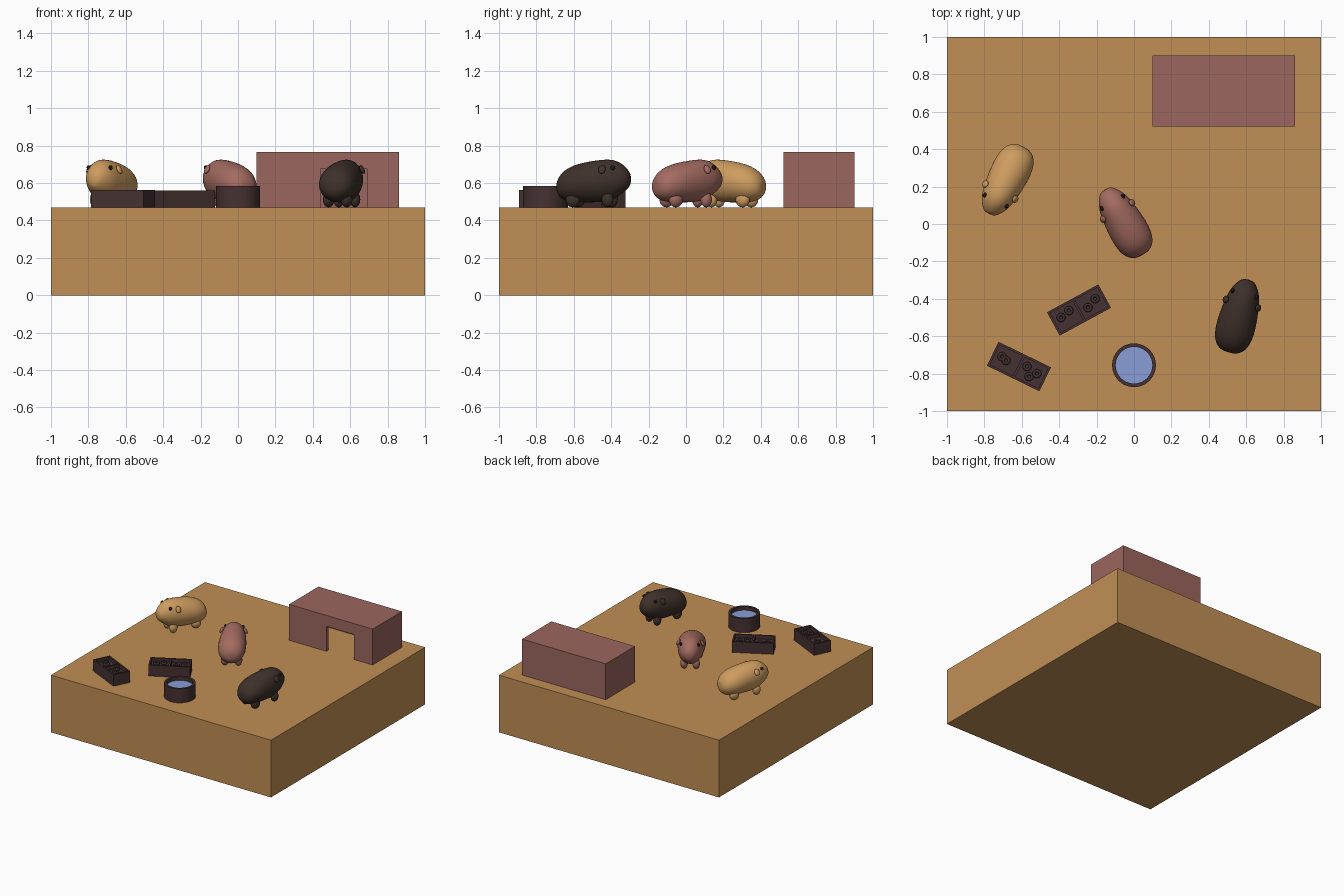
import bpy, bmesh, math
from mathutils import Matrix, Vector

cube = bpy.data.objects.get("Cube")
if cube:
    bpy.data.objects.remove(cube, do_unlink=True)

FLOOR = 0.47


def material(name, r, g, b):
    m = bpy.data.materials.new(name)
    m.diffuse_color = (r, g, b, 1)
    m.use_nodes = True
    bsdf = next(n for n in m.node_tree.nodes if n.type == 'BSDF_PRINCIPLED')
    bsdf.inputs["Base Color"].default_value = (r, g, b, 1)
    return m


straw = material("straw", 0.53, 0.275, 0.09)
rose = material("rose_wood", 0.33, 0.132, 0.113)
dark_clay = material("dark_clay", 0.062, 0.031, 0.032)
water_blue = material("water_blue", 0.25, 0.34, 0.67)
tan_fur = material("tan_fur", 0.62, 0.335, 0.115)
pink_fur = material("pink_fur", 0.37, 0.148, 0.119)
brown_fur = material("brown_fur", 0.048, 0.03, 0.023)
eye_black = material("eye_black", 0.013, 0.008, 0.007)
food_brown = material("food_brown", 0.047, 0.029, 0.027)


def finish(name, bm, mat, smooth=False, matrix=None):
    bmesh.ops.recalc_face_normals(bm, faces=bm.faces[:])
    mesh = bpy.data.meshes.new(name)
    bm.to_mesh(mesh)
    bm.free()
    ob = bpy.data.objects.new(name, mesh)
    bpy.context.collection.objects.link(ob)
    mesh.materials.append(mat)
    if matrix:
        ob.matrix_world = matrix
    if smooth:
        bpy.ops.object.select_all(action='DESELECT')
        ob.select_set(True)
        bpy.context.view_layer.objects.active = ob
        bpy.ops.object.shade_smooth_by_angle(angle=math.radians(40))
    return ob


def box(name, lo, hi, mat, matrix=None):
    lo, hi = Vector(lo), Vector(hi)
    bm = bmesh.new()
    size = Matrix.Diagonal((*(hi - lo), 1))
    bmesh.ops.create_cube(bm, size=1, matrix=Matrix.Translation((lo + hi) / 2) @ size)
    return finish(name, bm, mat, matrix=matrix)


def carve(ob, cutter):
    mod = ob.modifiers.new("cut", 'BOOLEAN')
    mod.operation, mod.solver, mod.object = 'DIFFERENCE', 'EXACT', cutter
    bpy.context.view_layer.update()
    bpy.context.view_layer.objects.active = ob
    bpy.ops.object.modifier_apply(modifier=mod.name)
    bpy.data.objects.remove(cutter, do_unlink=True)


def lathe(name, points, mat, matrix, steps=48):
    bm = bmesh.new()
    verts = [bm.verts.new((r, 0, z)) for r, z in points]
    edges = [bm.edges.new(pair) for pair in zip(verts, verts[1:])]
    bmesh.ops.spin(bm, geom=verts + edges, cent=(0, 0, 0), axis=(0, 0, 1),
                   angle=math.tau, steps=steps)
    bmesh.ops.remove_doubles(bm, verts=bm.verts[:], dist=0.0001)
    return finish(name, bm, mat, True, matrix)


def ellipsoid(name, centre, radii, mat, matrix, tilt=0):
    bm = bmesh.new()
    shape = (Matrix.Translation(centre) @ Matrix.Rotation(tilt, 4, 'X')
             @ Matrix.Diagonal((*radii, 1)))
    bmesh.ops.create_uvsphere(bm, u_segments=20, v_segments=12, radius=1, matrix=shape)
    return finish(name, bm, mat, True, matrix)


def placed(x, y, degrees):
    return Matrix.Translation((x, y, FLOOR)) @ Matrix.Rotation(math.radians(degrees), 4, 'Z')


# Bedding block
box("bedding", (-1, -1, 0), (1, 1, FLOOR), straw)

# Hollow shelter with a doorway in the front
shelter = box("shelter", (0.10, 0.52, FLOOR), (0.86, 0.90, 0.765), rose)
carve(shelter, box("room", (0.125, 0.545, 0.4), (0.835, 0.875, 0.74), rose))
carve(shelter, box("doorway", (0.44, 0.45, 0.4), (0.69, 0.6, 0.675), rose))


# Two-part feeding trays
def tray(name, x, y, angle, height):
    at = placed(x, y, angle)
    ob = box(name, (-0.156, -0.071, 0), (0.156, 0.071, height), dark_clay, at)
    for side in (-1, 1):
        a, b = sorted((side * 0.007, side * 0.144))
        carve(ob, box("cell", (a, -0.059, height - 0.03), (b, 0.059, height + 0.05),
                      dark_clay, at))


tray("middle_tray", -0.294, -0.46, 28.5, 0.09)
tray("corner_tray", -0.615, -0.762, -26, 0.093)

# Ring-shaped food pieces
pieces = [(-0.39, -0.50), (-0.348, -0.463), (-0.246, -0.447), (-0.208, -0.40),
          (-0.706, -0.709), (-0.684, -0.73), (-0.572, -0.762), (-0.519, -0.80),
          (-0.561, -0.816)]
for i, (x, y) in enumerate(pieces):
    ring = [(0.016 + 0.008 * math.cos(math.tau * k / 10), 0.071 + 0.009 * math.sin(math.tau * k / 10))
            for k in range(11)]
    lathe(f"food_ring_{i + 1}", ring, food_brown, placed(x, y, 0), 20)

# Water bowl
bowl_at = placed(0, -0.755, 0)
lathe("water_bowl", [(0, 0), (0.117, 0), (0.117, 0.115), (0.098, 0.115), (0.098, 0.03),
                     (0, 0.03)], dark_clay, bowl_at)
lathe("water", [(0, 0.085), (0.098, 0.085)], water_blue, bowl_at)

# Body sections from rump to nose: position, top, bottom, half width
SECTIONS = [(-0.204, 0.135, 0.085, 0.028), (-0.195, 0.16, 0.062, 0.055),
            (-0.17, 0.195, 0.037, 0.085), (-0.12, 0.225, 0.025, 0.104),
            (-0.05, 0.243, 0.025, 0.107), (0.02, 0.254, 0.025, 0.101),
            (0.08, 0.259, 0.032, 0.092), (0.12, 0.252, 0.05, 0.083),
            (0.155, 0.232, 0.075, 0.067), (0.185, 0.202, 0.10, 0.045),
            (0.20, 0.178, 0.122, 0.025)]


def rodent(name, x, y, heading, fur):
    at = placed(x, y, heading)
    bm = bmesh.new()
    rings, n = [], 20
    for u, top, bottom, w in SECTIONS:
        mid, half = (top + bottom) / 2, (top - bottom) / 2
        rings.append([bm.verts.new((u, w * math.cos(math.tau * k / n),
                                    mid + half * math.sin(math.tau * k / n)))
                      for k in range(n)])
    for a, b in zip(rings, rings[1:]):
        for k in range(n):
            j = (k + 1) % n
            bm.faces.new((a[k], a[j], b[j], b[k]))
    bm.faces.new(rings[0])
    bm.faces.new(rings[-1])
    body = finish(name + "_body", bm, fur, False, at)
    for poly in body.data.polygons:
        poly.use_smooth = True
    body.modifiers.new("soften", 'SUBSURF').levels = 1
    # Paired legs, ears and eyes
    for side, label in ((1, "left"), (-1, "right")):
        part = f"{name}_{label}_"
        ellipsoid(part + "front_leg", (0.085, side * 0.045, 0.042), (0.032, 0.028, 0.042), fur, at)
        ellipsoid(part + "back_leg", (-0.105, side * 0.05, 0.042), (0.04, 0.03, 0.042), fur, at)
        ellipsoid(part + "ear", (0.066, side * 0.09, 0.203), (0.02, 0.011, 0.026), fur, at,
                  side * 0.5)
        ellipsoid(part + "eye", (0.12, side * 0.066, 0.212), (0.013, 0.01, 0.013), eye_black, at)


rodent("tan_rodent", -0.685, 0.232, -117, tan_fur)
rodent("pink_rodent", -0.055, 0.012, 120, pink_fur)
rodent("brown_rodent", 0.56, -0.49, 75, brown_fur)
